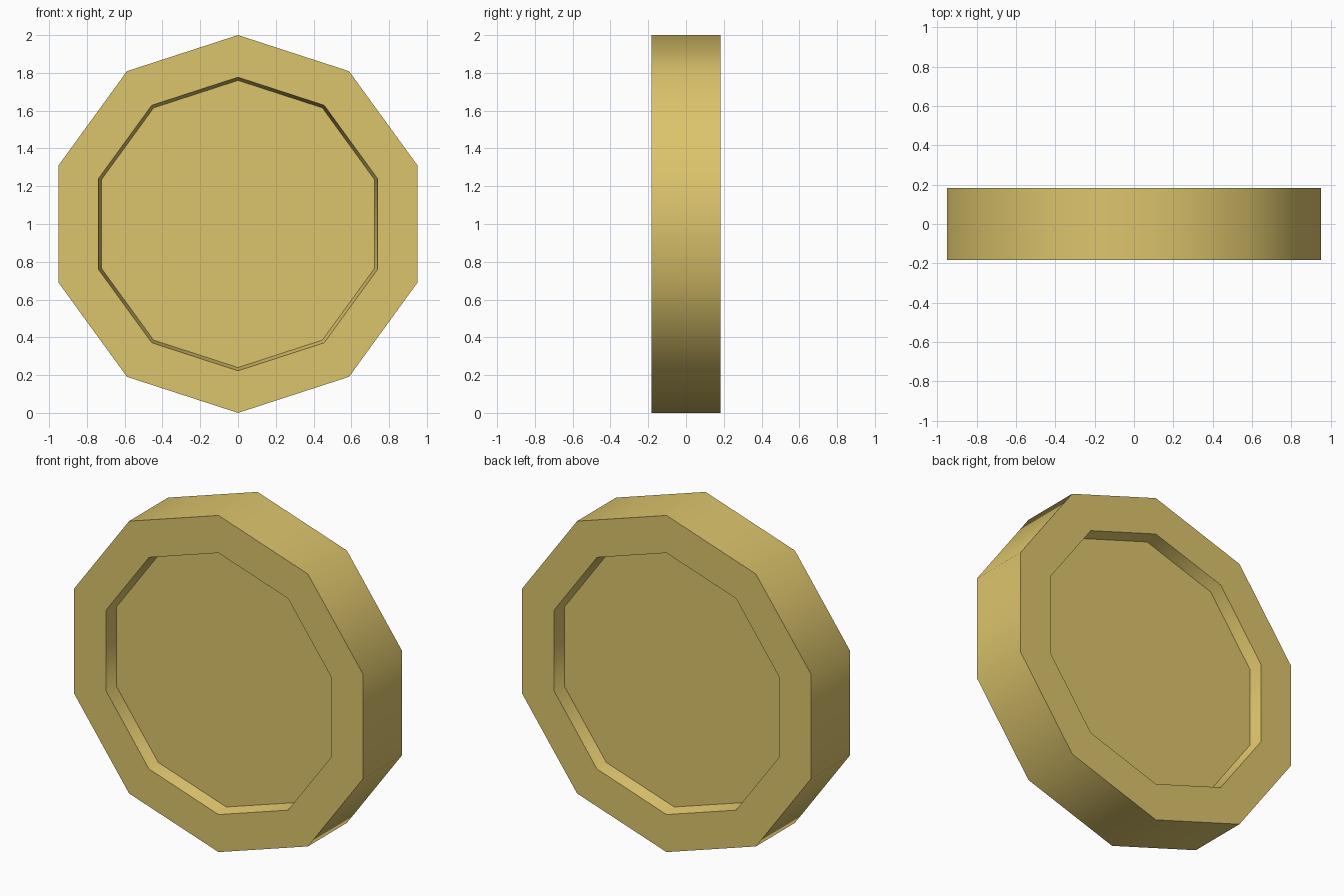
import bpy, bmesh
from math import sin, cos, tau, radians

if "Cube" in bpy.data.objects:
    bpy.data.objects.remove(bpy.data.objects["Cube"])

SIDES = 10
HALF = 0.183      # half thickness
RECESS = 0.073    # depth of the sunken face

# Gold material
gold = bpy.data.materials.new("gold")
gold.use_nodes = True
colour = (0.72, 0.555, 0.15, 1)
gold.diffuse_color = colour
gold.node_tree.nodes["Principled BSDF"].inputs["Base Color"].default_value = colour

# Profile (radius, y) from the front floor, over the rim, to the back floor
half_profile = [(0.76, RECESS - HALF), (0.777, -HALF), (1.0, -HALF)]
profile = half_profile + [(r, -y) for r, y in reversed(half_profile)]

# Coin body: ten-sided rings joined along the profile
bm = bmesh.new()
rings = []
for r, y in profile:
    angles = [tau * i / SIDES for i in range(SIDES)]
    rings.append([bm.verts.new((r * sin(a), y, 1 + r * cos(a))) for a in angles])
for a, b in zip(rings, rings[1:]):
    for i in range(SIDES):
        j = (i + 1) % SIDES
        bm.faces.new((a[i], a[j], b[j], b[i]))

# Sunken front and back faces
bm.faces.new(rings[0])
bm.faces.new(rings[-1])
bmesh.ops.recalc_face_normals(bm, faces=bm.faces)

mesh = bpy.data.meshes.new("coin")
bm.to_mesh(mesh)
bm.free()
mesh.materials.append(gold)
coin = bpy.data.objects.new("coin", mesh)
bpy.context.collection.objects.link(coin)

# Smooth edge wall, sharp rim
bpy.ops.object.select_all(action="DESELECT")
coin.select_set(True)
bpy.context.view_layer.objects.active = coin
bpy.ops.object.shade_smooth_by_angle(angle=radians(45))
